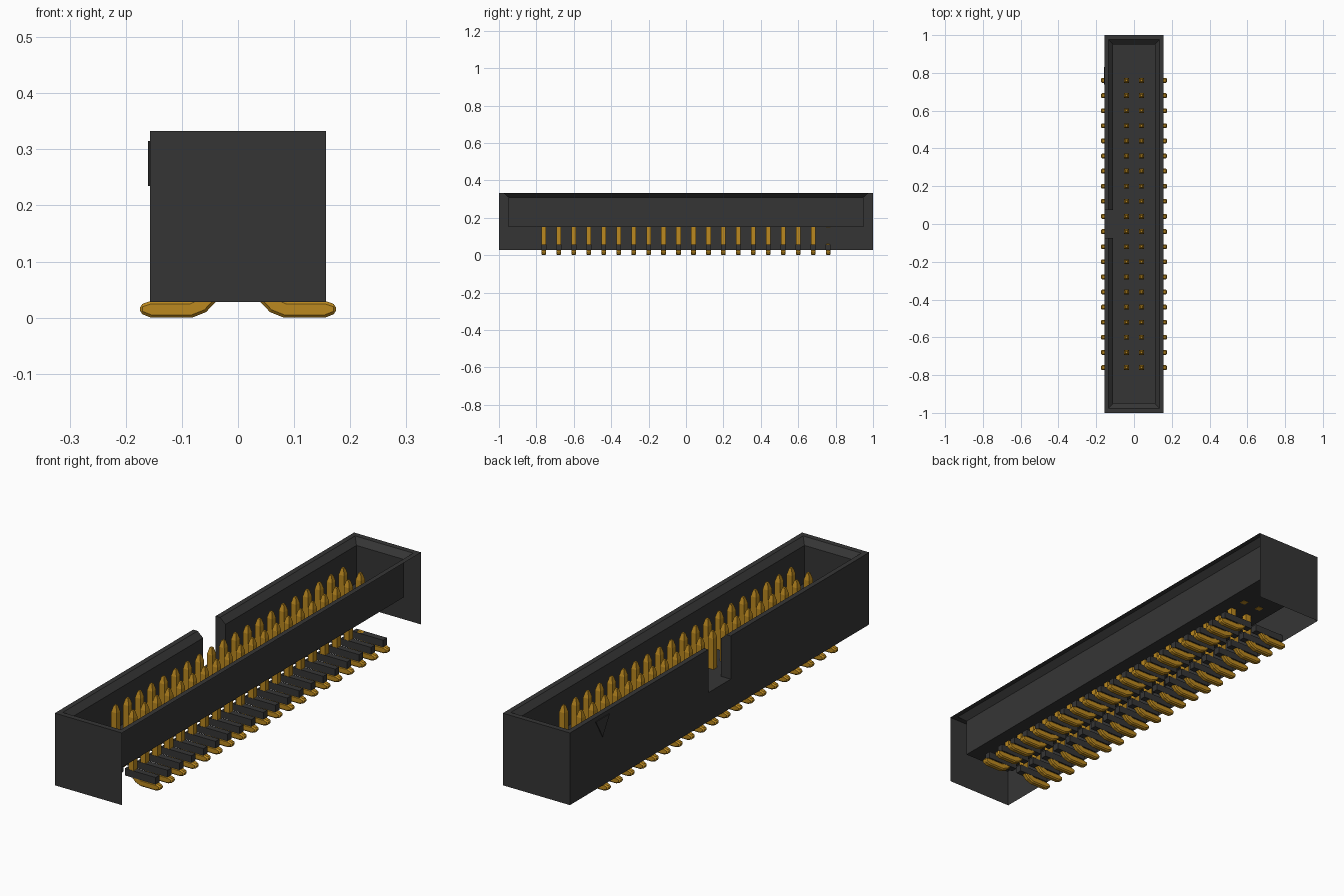
import bpy, bmesh

cube = bpy.data.objects.get("Cube")
if cube:
    bpy.data.objects.remove(cube, do_unlink=True)


def material(name, rgb):
    m = bpy.data.materials.new(name)
    m.use_nodes = True
    m.diffuse_color = (*rgb, 1)
    bsdf = m.node_tree.nodes["Principled BSDF"]
    bsdf.inputs["Base Color"].default_value = (*rgb, 1)
    bsdf.inputs["Roughness"].default_value = 0.6
    return m


BLACK = material("black plastic", (0.036, 0.036, 0.036))
GOLD = material("gold", (0.50, 0.25, 0.014))


def finish(bm, name, mat):
    bmesh.ops.recalc_face_normals(bm, faces=bm.faces[:])
    mesh = bpy.data.meshes.new(name)
    bm.to_mesh(mesh)
    bm.free()
    mesh.materials.append(mat)
    ob = bpy.data.objects.new(name, mesh)
    bpy.context.collection.objects.link(ob)
    return ob


def loft(bm, rings):
    """Closed solid through rings of equal length."""
    vs = [[bm.verts.new(p) for p in r] for r in rings]
    n = len(vs[0])
    for a, b in zip(vs, vs[1:]):
        for i in range(n):
            j = (i + 1) % n
            bm.faces.new((a[i], a[j], b[j], b[i]))
    bm.faces.new(vs[0][::-1])
    bm.faces.new(vs[-1])


def rect(x0, x1, y0, y1, z):
    return [(x0, y0, z), (x1, y0, z), (x1, y1, z), (x0, y1, z)]


PITCH, COUNT = 0.08, 20
ROWS = [(i - (COUNT - 1) / 2) * PITCH for i in range(COUNT)]
FLOOR, BASE, TOP, NOTCH = 0.15, 0.028, 0.333, 0.075

# Shroud: open-sided shell with chamfered rim and a key notch in the right wall
bm = bmesh.new()
profile = [(0.157, 1.0, BASE), (0.157, 1.0, TOP), (0.136, 0.977, TOP),
           (0.111, 0.95, 0.31), (0.111, 0.95, FLOOR)]
rows = []
for x, y, z in profile:
    loop = [(-x, -NOTCH), (-x, -y), (x, -y), (x, y), (-x, y), (-x, NOTCH)]
    rows.append([bm.verts.new((px, py, z)) for px, py in loop])
for k, (a, b) in enumerate(zip(rows, rows[1:])):
    for i in range(5):
        if k == 0 and i == 2:      # the left outer side is open
            continue
        bm.faces.new((a[i], a[i + 1], b[i + 1], b[i]))
bm.faces.new(rows[-1])             # cavity floor
# Notch sill, jambs and the wall under it
sill = [bm.verts.new((-0.157, s * NOTCH, FLOOR)) for s in (-1, 1)]
bm.faces.new((sill[0], sill[1], rows[-1][5], rows[-1][0]))
bm.faces.new((rows[0][0], rows[0][5], sill[1], sill[0]))
for i, s in ((0, sill[0]), (5, sill[1])):
    bm.faces.new([s] + [r[i] for r in rows[1:]])
finish(bm, "shroud", BLACK)

# Pin one marker: raised triangle on the right wall
bm = bmesh.new()
tri = [(0.738, 0.315), (0.83, 0.315), (0.784, 0.235)]
loft(bm, [[(x, y, z) for y, z in tri] for x in (-0.156, -0.16)])
finish(bm, "pin_one_marker", BLACK)

# Contact pins with tapered tips; the last pair stops at the cavity floor
bm = bmesh.new()
for i, y in enumerate(ROWS):
    bottom = FLOOR - 0.001 if i == COUNT - 1 else 0.055
    for x in (-0.04, 0.04):
        loft(bm, [rect(x - w, x + w, y - w, y + w, z) for w, z in
                  ((0.0125, bottom), (0.0125, 0.28), (0.0055, 0.307))])
finish(bm, "contact_pins", GOLD)

# Bent solder feet, mirrored to both sides
foot = [(0.0275, 0.062), (0.031, 0.044), (0.04, 0.028), (0.057, 0.01),
        (0.082, 0.0), (0.155, 0.0), (0.175, 0.008), (0.175, 0.023),
        (0.158, 0.029), (0.088, 0.029), (0.062, 0.04), (0.0525, 0.062)]
bm = bmesh.new()
for y in ROWS:
    for s in (-1, 1):
        loft(bm, [[(s * x, y + d, z) for x, z in foot] for d in (-0.0125, 0.0125)])
feet = finish(bm, "solder_feet", GOLD)
bev = feet.modifiers.new("edge_chamfer", 'BEVEL')
bev.width = 0.005
bev.segments = 1
bev.limit_method = 'ANGLE'
bev.angle_limit = 1.1

# Plastic channels that hold the feet
bm = bmesh.new()
for y in ROWS:
    for s in (-1, 1):
        x0, x1 = sorted((s * 0.012, s * 0.156))
        loft(bm, [rect(x0, x1, y - 0.0135, y + 0.0135, z) for z in (0.0285, 0.058)])
finish(bm, "foot_channels", BLACK)
